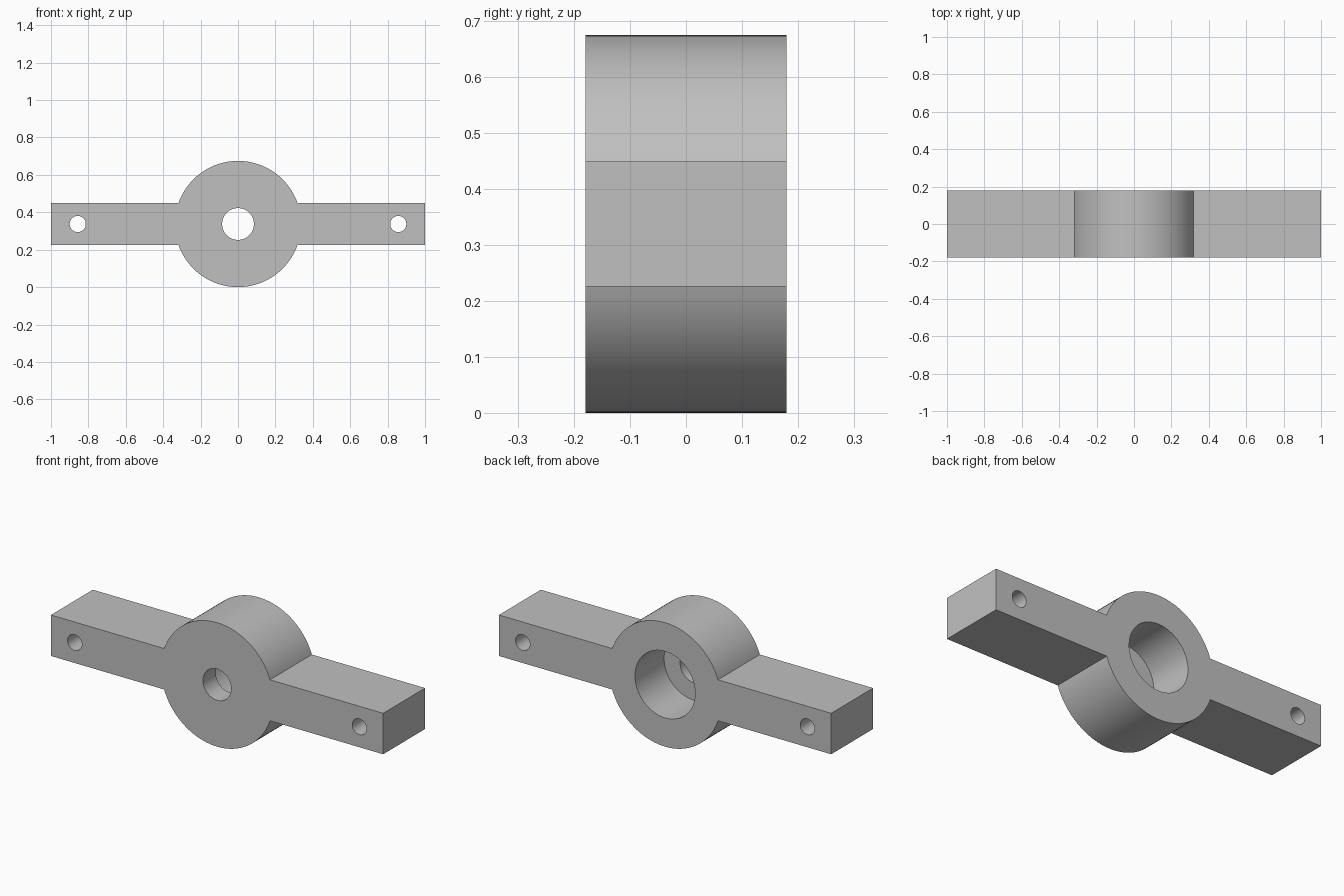
import bpy
import math

MID_Z = 0.3375    # height of the common axis
DEPTH = 0.36      # front to back
SEGMENTS = 96

cube = bpy.data.objects.get("Cube")
if cube:
    bpy.data.objects.remove(cube, do_unlink=True)

grey = bpy.data.materials.new("plain grey")
grey.use_nodes = True
colour = (0.53, 0.53, 0.53, 1)
grey.diffuse_color = colour
grey.node_tree.nodes["Principled BSDF"].inputs["Base Color"].default_value = colour


def cylinder(name, radius, x=0, y=0, length=DEPTH):
    """Cylinder lying along the front-to-back axis."""
    bpy.ops.mesh.primitive_cylinder_add(
        vertices=SEGMENTS, radius=radius, depth=length,
        location=(x, y, MID_Z), rotation=(math.pi / 2, 0, 0))
    obj = bpy.context.object
    obj.name = name
    obj.data.materials.append(grey)
    return obj


def combine(target, tool, operation):
    """Apply a boolean and remove the tool object."""
    mod = target.modifiers.new(operation.lower(), 'BOOLEAN')
    mod.operation = operation
    mod.solver = 'EXACT'
    mod.object = tool
    bpy.context.view_layer.objects.active = target
    bpy.ops.object.modifier_apply(modifier=mod.name)
    bpy.data.objects.remove(tool, do_unlink=True)


# Round hub
body = cylinder("hub_with_arms", MID_Z)

# Straight bar forming both arms, flush with the hub front and back
bpy.ops.mesh.primitive_cube_add(size=1, location=(0, 0, MID_Z))
bar = bpy.context.object
bar.name = "arm_bar"
bar.scale = (2, DEPTH, 0.223)
bar.data.materials.append(grey)
bpy.ops.object.transform_apply(location=False, rotation=False, scale=True)
combine(body, bar, 'UNION')

# Central through hole and the wide bore entering from the back
combine(body, cylinder("shaft_hole", 0.085, length=1), 'DIFFERENCE')
bore_depth = 0.25
combine(body, cylinder("back_bore", 0.181, y=DEPTH / 2 - bore_depth + 0.25, length=0.5),
        'DIFFERENCE')

# Bolt hole near each arm end
for side in (-1, 1):
    combine(body, cylinder("bolt_hole", 0.043, x=side * 0.857, length=1), 'DIFFERENCE')

# Smooth round walls, crisp edges
bpy.ops.object.select_all(action='DESELECT')
body.select_set(True)
bpy.context.view_layer.objects.active = body
bpy.ops.object.shade_smooth_by_angle(angle=math.radians(30))
